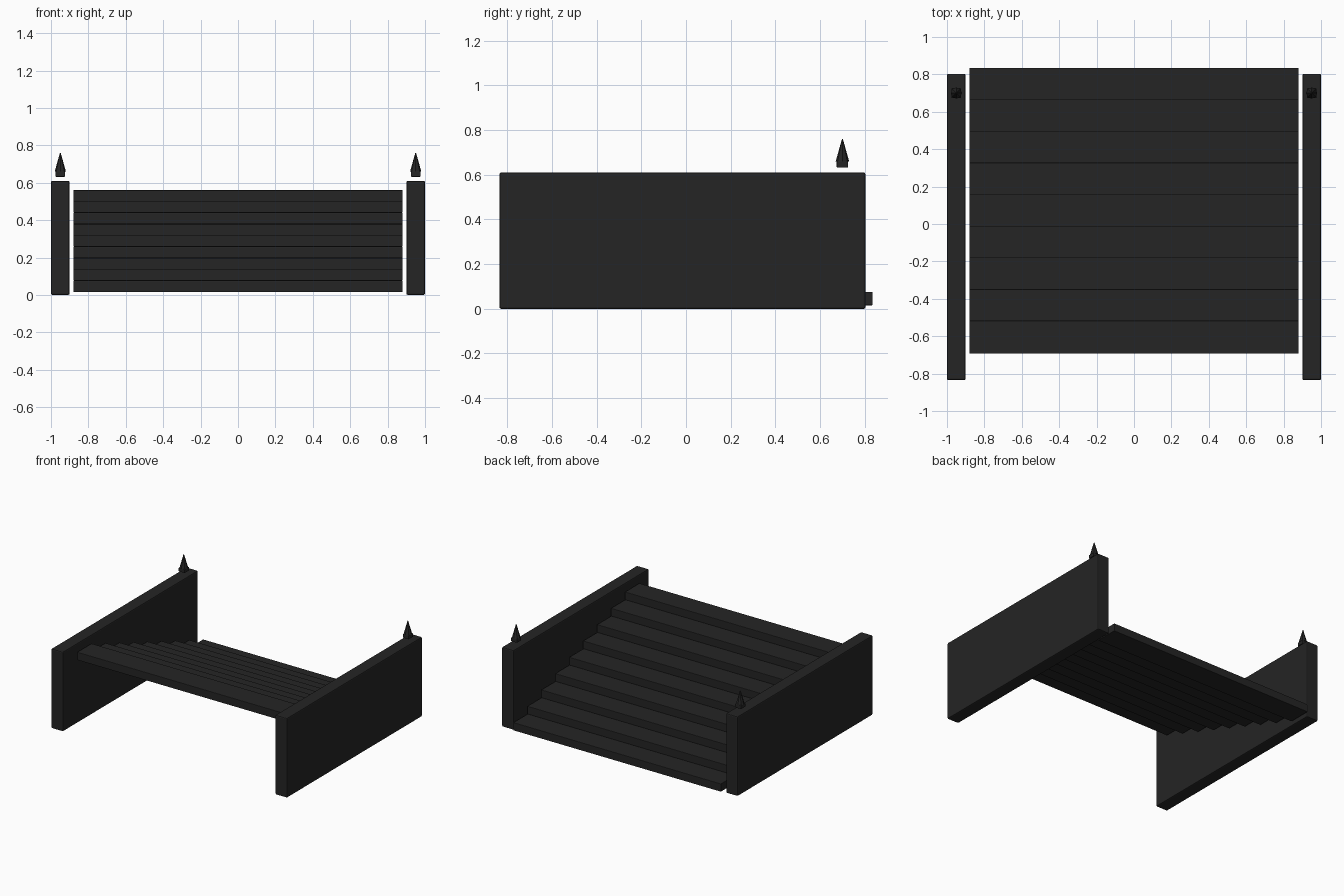
import bpy, bmesh
from mathutils import Matrix, Vector

cube = bpy.data.objects.get("Cube")
if cube:
    bpy.data.objects.remove(cube, do_unlink=True)

# Single near-black painted finish
black = bpy.data.materials.new("charcoal_black")
black.use_nodes = True
colour = (0.018, 0.018, 0.018, 1)
black.diffuse_color = colour
black.node_tree.nodes["Principled BSDF"].inputs["Base Color"].default_value = colour


def add_object(name, bm, bevel=0):
    mesh = bpy.data.meshes.new(name)
    bm.to_mesh(mesh)
    bm.free()
    mesh.materials.append(black)
    obj = bpy.data.objects.new(name, mesh)
    bpy.context.collection.objects.link(obj)
    if bevel:
        mod = obj.modifiers.new("soft_edges", "BEVEL")
        mod.width = bevel
        mod.segments = 2
    return obj


def box(name, low, high, bevel):
    low, high = Vector(low), Vector(high)
    bm = bmesh.new()
    bmesh.ops.create_cube(bm, size=1, matrix=Matrix.Translation((low + high) / 2)
                          @ Matrix.Diagonal((*(high - low), 1)))
    return add_object(name, bm, bevel)


# Treads climb from the back up to the front
STEPS, RUN, RISE = 9, 0.169, 0.0606
for i in range(STEPS):
    back, top = 0.835 - i * RUN, 0.076 + i * RISE
    box(f"tread_{i + 1}", (-0.88, back - 0.175, top - RISE), (0.88, back, top), 0.003)

# Side walls, each with a spike on a small square foot
for side, s in (("left", 1), ("right", -1)):
    x, y = s * 0.95, 0.7
    box(f"{side}_wall", (x - 0.05, -0.835, 0), (x + 0.05, 0.803, 0.61), 0.008)
    box(f"{side}_spike_foot", (x - 0.026, y - 0.026, 0.632), (x + 0.026, y + 0.026, 0.66), 0.003)
    bm = bmesh.new()
    bmesh.ops.create_cone(bm, cap_ends=True, segments=8, radius1=0.03, radius2=0.002,
                          depth=0.1, matrix=Matrix.Translation((x, y, 0.71)))
    add_object(f"{side}_spike", bm)
